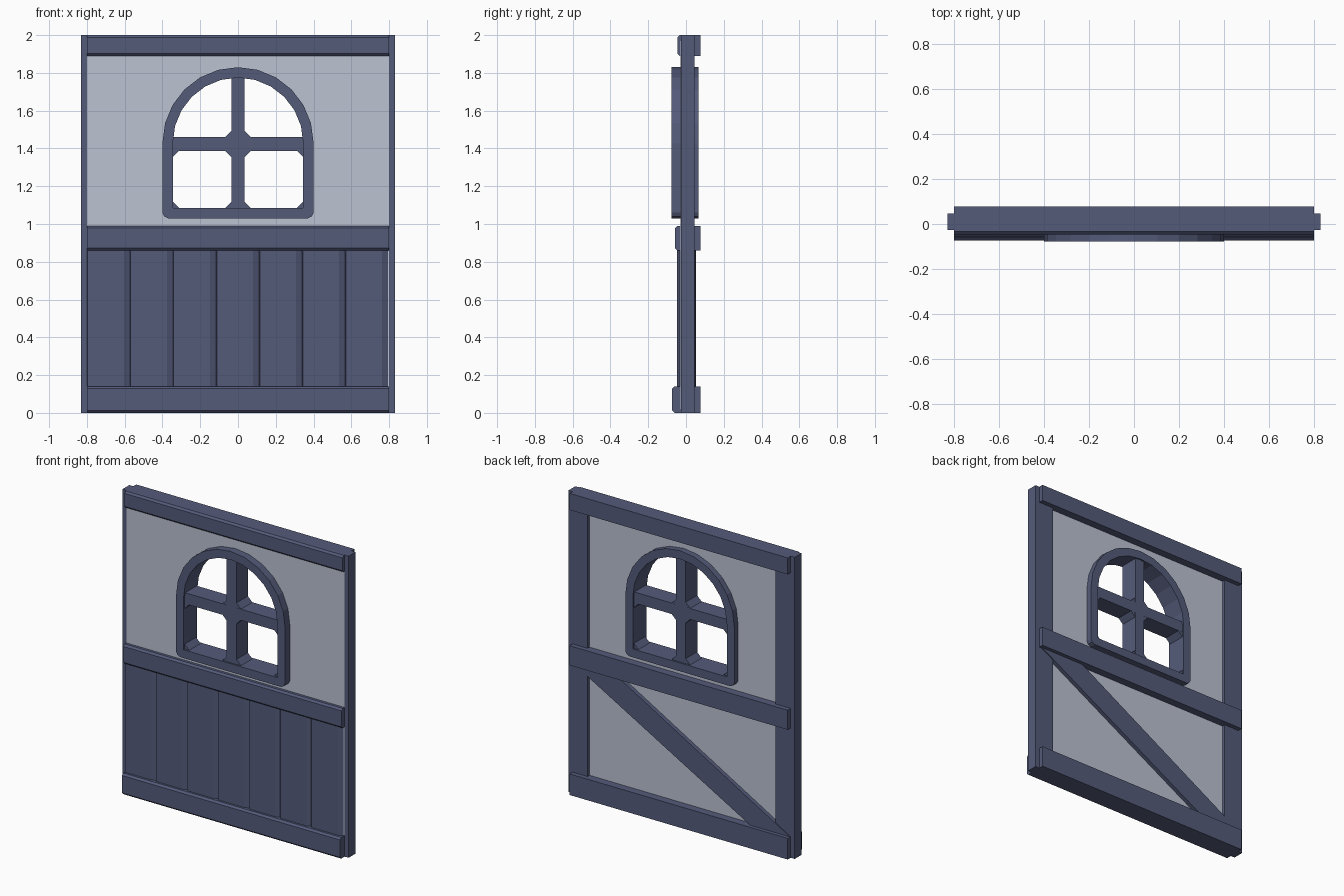
import bpy, bmesh, math

if "Cube" in bpy.data.objects:
    bpy.data.objects.remove(bpy.data.objects["Cube"])


def make_mat(name, rgb):
    m = bpy.data.materials.new(name)
    m.diffuse_color = (*rgb, 1.0)
    m.use_nodes = True
    m.node_tree.nodes["Principled BSDF"].inputs["Base Color"].default_value = m.diffuse_color
    return m


DARK = make_mat("slate blue wood", (0.089, 0.105, 0.195))
LIGHT = make_mat("pale grey panel", (0.503, 0.539, 0.645))


def prism(name, pts, a, b, mat, axis="y", mirror=False):
    """Extrude a closed profile from a to b along an axis.
    axis y: pts are (x, z); axis x: pts are (y, z); axis z: pts are (x, y)."""
    place = {"y": lambda p, t: (p[0], t, p[1]),
             "x": lambda p, t: (t, p[0], p[1]),
             "z": lambda p, t: (p[0], p[1], t)}[axis]
    bm = bmesh.new()
    lo = [bm.verts.new(place(p, a)) for p in pts]
    hi = [bm.verts.new(place(p, b)) for p in pts]
    bm.faces.new(lo)
    bm.faces.new(hi[::-1])
    n = len(pts)
    for i in range(n):
        j = (i + 1) % n
        bm.faces.new((lo[i], hi[i], hi[j], lo[j]))
    bmesh.ops.recalc_face_normals(bm, faces=bm.faces)
    if mirror:  # open the seam on the mirror plane
        seam = [f for f in bm.faces if all(abs(v.co.x) < 1e-5 for v in f.verts)]
        bmesh.ops.delete(bm, geom=seam, context="FACES")
    me = bpy.data.meshes.new(name)
    bm.to_mesh(me)
    bm.free()
    me.materials.append(mat)
    ob = bpy.data.objects.new(name, me)
    bpy.context.collection.objects.link(ob)
    if mirror:
        mod = ob.modifiers.new("mirror", "MIRROR")
        mod.use_clip = True
    return ob


def rect(x0, x1, z0, z1):
    return [(x0, z0), (x1, z0), (x1, z1), (x0, z1)]


def arc(r, zc=1.43, steps=6):
    """Quarter arch from the crown down to the springing line."""
    return [(r * math.sin(i * math.pi / 2 / steps), zc + r * math.cos(i * math.pi / 2 / steps))
            for i in range(steps + 1)]


# Side posts
prism("side_posts", rect(0.69, 0.83, 0, 2), -0.026, 0.046, DARK, mirror=True)

# Pale panel with an arched window opening
prism("door_panel", [(0, 0.02), (0.8, 0.02), (0.8, 1.97), (0, 1.97)]
      + arc(0.37) + [(0.37, 1.06), (0, 1.06)], -0.028, 0.025, LIGHT, mirror=True)

# Horizontal rails with chamfered front edges
c = 0.012
for name, z0, z1, front in (("bottom_rail", 0.0, 0.14, -0.073),
                            ("middle_rail", 0.86, 0.99, -0.058),
                            ("top_rail", 1.89, 2.0, -0.046)):
    prism(name, [(0.077, z0), (0.077, z1), (front + c, z1), (front, z1 - c),
                 (front, z0 + c), (front + c, z0)], -0.8, 0.8, DARK, axis="x")

# Front planks, each with a sloped right edge
step = 1.595 / 7
for i in range(7):
    x0 = -0.8 + i * step
    x1 = x0 + step
    prism(f"front_plank_{i + 1}",
          [(x0, -0.02), (x0, -0.043), (x0 + 0.004, -0.047), (x1 - 0.032, -0.047),
           (x1, -0.031), (x1, -0.02)], 0.1, 0.9, DARK, axis="z")

# Diagonal brace on the back
prism("back_brace", [(0.51, 0.89), (0.80, 0.89), (0.80, 0.87), (-0.56, 0.11),
                     (-0.80, 0.11), (-0.80, 0.14)], 0.01, 0.052, DARK)

# Arched window frame
prism("window_frame", arc(0.4) + [(0.4, 1.06), (0.39, 1.04), (0.37, 1.03), (0, 1.03), (0, 1.085),
                                  (0.345, 1.085)] + arc(0.345)[::-1],
      -0.078, 0.065, DARK, mirror=True)

# Window bars
Y0, Y1 = -0.068, 0.055
prism("vertical_bar", rect(-0.035, 0.035, 1.06, 1.80), Y0, Y1, DARK)
prism("horizontal_bar", rect(-0.37, 0.37, 1.387, 1.46), Y0 + 0.001, Y1 - 0.001, DARK)

# Small corner blocks in the panes
k = 0.033
for i, (x, z, sx, sz) in enumerate(((0.035, 1.085, 1, 1), (0.345, 1.085, -1, 1),
                                    (0.035, 1.387, 1, -1), (0.345, 1.387, -1, -1),
                                    (0.035, 1.46, 1, 1))):
    e = 0.01  # sink into the neighbouring bars
    prism(f"pane_corner_{i + 1}",
          [(x - sx * e, z - sz * e), (x + sx * k, z - sz * e), (x + sx * k, z),
           (x, z + sz * k), (x - sx * e, z + sz * k)],
          Y0 + 0.002, Y1 - 0.002, DARK, mirror=True)
